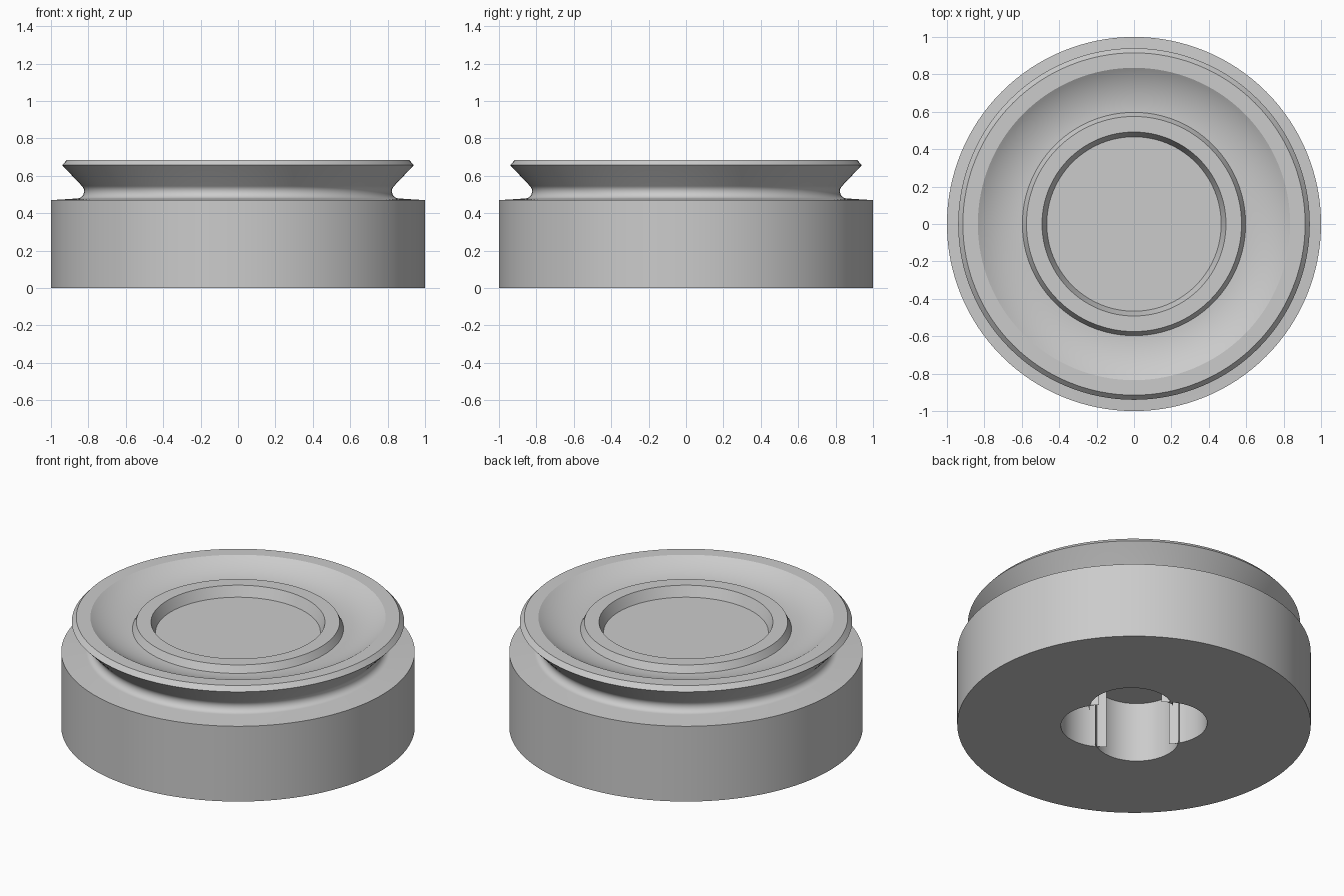
import bpy, bmesh, math
from math import cos, sin, radians

cube = bpy.data.objects.get("Cube")
if cube:
    bpy.data.objects.remove(cube, do_unlink=True)

grey = bpy.data.materials.new("light grey")
grey.use_nodes = True
colour = (0.6, 0.6, 0.6, 1)
grey.diffuse_color = colour
grey.node_tree.nodes["Principled BSDF"].inputs["Base Color"].default_value = colour


def arc(cx, cy, radius, start, end, steps):
    """Points along a circular arc, angles in degrees."""
    angles = [radians(start + (end - start) * i / steps) for i in range(steps + 1)]
    return [(cx + radius * cos(a), cy + radius * sin(a)) for a in angles]


def add_loop(bm, outline, z):
    return [bm.verts.new((x, y, z)) for x, y in outline]


def add_wall(bm, lower, upper):
    """Join two matching loops with a band of quads."""
    n = len(lower)
    for i in range(n):
        j = (i + 1) % n
        bm.faces.new((lower[i], lower[j], upper[j], upper[i]))


def loop_edges(bm, loop):
    return [bm.edges.get((loop[i - 1], loop[i])) for i in range(len(loop))]


# Outer wall, coved neck and flared rim
profile = [(1, 0), (1, 0.47)]
profile += arc(0.862, 0.518, 0.039, 270, 135, 14)
profile += [(0.94, 0.657), (0.915, 0.685)]

# Shallow dish: an arc that flattens towards the middle
drop, inner, outer, rim_z = 0.073, 0.597, 0.835, 0.685
width = outer - inner
radius = (width ** 2 + drop ** 2) / (2 * drop)
sweep = math.degrees(math.asin(width / radius))
profile += arc(inner, rim_z - drop + radius, radius, -90 + sweep, -90, 14)

# Raised ring and recessed centre
profile += [(0.575, 0.655), (0.492, 0.655), (0.466, 0.592)]

# Turn the profile into rings and close the recess floor
bm = bmesh.new()
rings = [add_loop(bm, arc(0, 0, r, 0, 360, 128)[:-1], z) for r, z in profile]
for lower, upper in zip(rings, rings[1:]):
    add_wall(bm, lower, upper)
bm.faces.new(rings[-1])

# Four-lobed socket in the underside, lobes on the diagonals
half, reach = 0.238, 0.415
outline = []
for k in range(4):
    turn = radians(45 + 90 * k)
    lobe = arc(reach - half, 0, half, -90, 90, 24) + [(half, half)]
    outline += [(x * cos(turn) - y * sin(turn), x * sin(turn) + y * cos(turn))
                for x, y in lobe]
mouth = add_loop(bm, outline, 0)
ceiling = add_loop(bm, outline, 0.375)
add_wall(bm, mouth, ceiling)
bm.faces.new(ceiling)

# Flat underside between the outer edge and the socket mouth
bmesh.ops.triangle_fill(bm, use_beauty=True, normal=(0, 0, -1),
                        edges=loop_edges(bm, rings[0]) + loop_edges(bm, mouth))
bmesh.ops.recalc_face_normals(bm, faces=bm.faces)

# Smooth shading with sharp corners kept
for face in bm.faces:
    face.smooth = True
for edge in bm.edges:
    edge.smooth = edge.calc_face_angle(0) < radians(30)

mesh = bpy.data.meshes.new("round_base")
bm.to_mesh(mesh)
bm.free()
mesh.materials.append(grey)
body = bpy.data.objects.new("round_base", mesh)
bpy.context.collection.objects.link(body)
